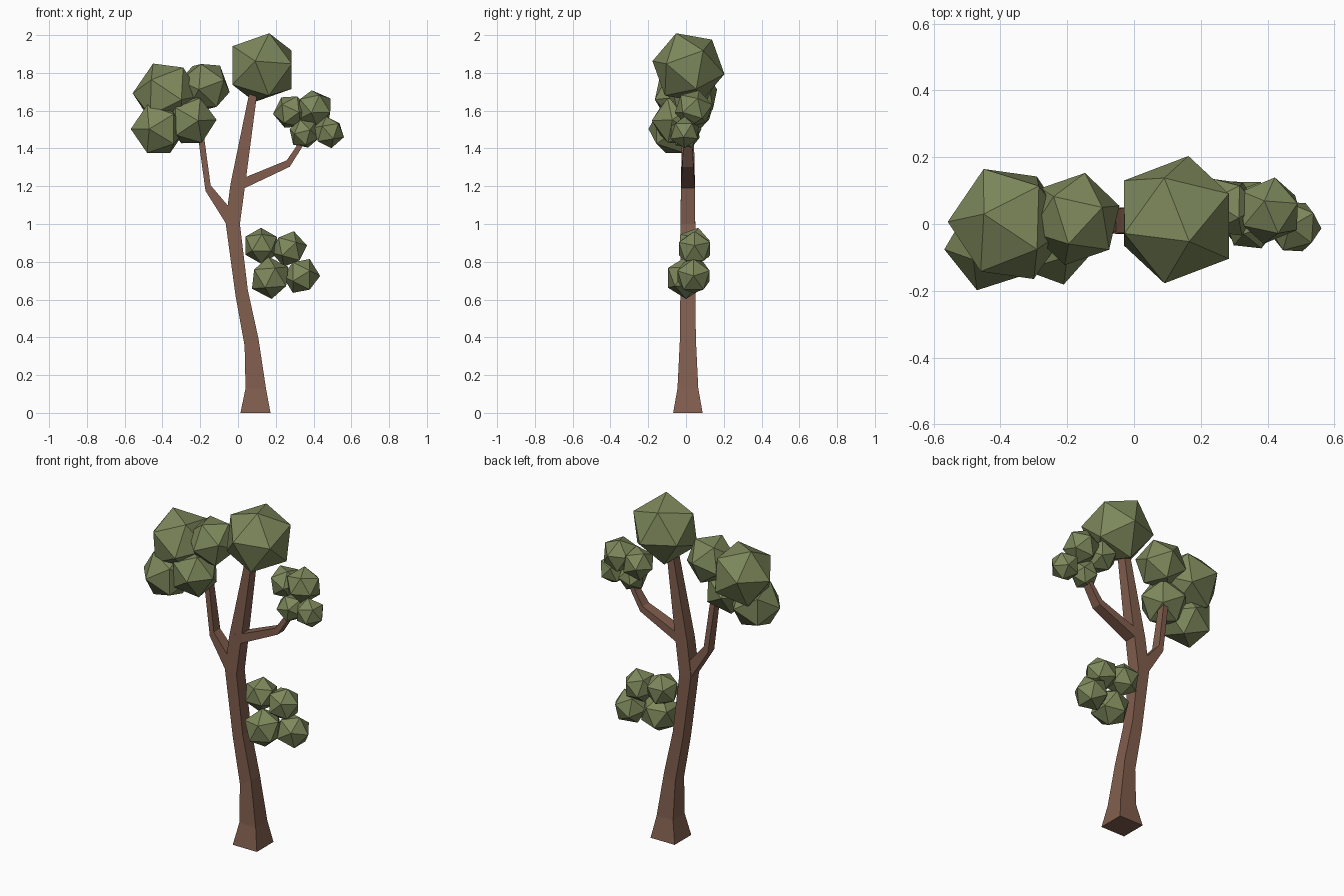
import bpy, bmesh
from mathutils import Vector, Matrix


def material(name, rgb):
    m = bpy.data.materials.new(name)
    m.diffuse_color = (*rgb, 1)
    return m


BARK = material("brown bark", (0.22, 0.112, 0.075))
LEAF = material("olive green leaves", (0.205, 0.245, 0.105))


def finish(bm, name, mat):
    bmesh.ops.recalc_face_normals(bm, faces=bm.faces)
    me = bpy.data.meshes.new(name)
    bm.to_mesh(me)
    bm.free()
    me.materials.append(mat)
    ob = bpy.data.objects.new(name, me)
    bpy.context.collection.objects.link(ob)


def limb(name, sections, yc=0.01):
    """Four-sided limb; each section = left x, z, right x, z, half depth."""
    bm = bmesh.new()
    rings = []
    for xl, zl, xr, zr, h in sections:
        pts = [(xl, yc - h, zl), (xr, yc - h, zr), (xr, yc + h, zr), (xl, yc + h, zl)]
        rings.append([bm.verts.new(p) for p in pts])
    for a, b in zip(rings, rings[1:]):
        for i in range(4):
            j = (i + 1) % 4
            bm.faces.new((a[i], a[j], b[j], b[i]))
    bm.faces.new(rings[0])
    bm.faces.new(rings[-1])
    finish(bm, name, BARK)


def frame(a, b):
    """Rotation whose first axis is a and whose second leans to b."""
    a = Vector(a).normalized()
    b = Vector(b)
    b = (b - a * b.dot(a)).normalized()
    return Matrix((a, b, a.cross(b))).transposed()


def foliage(name, balls):
    """Icosahedra: centre, radius, direction of one corner and of a neighbour."""
    for n, (centre, r, a, b) in enumerate(balls, 1):
        bm = bmesh.new()
        bmesh.ops.create_icosphere(bm, subdivisions=1, radius=r)
        bm.verts.ensure_lookup_table()
        v = bm.verts[0]
        w = v.link_edges[0].other_vert(v)
        rot = frame(a, b) @ frame(v.co, w.co).transposed()
        for p in bm.verts:
            p.co = rot @ p.co + Vector(centre)
        finish(bm, f"{name}_{n}", LEAF)


# Trunk with flared foot, leaning left and then right
limb("trunk", [
    (0.013, 0, 0.172, 0, 0.078),
    (0.04, 0.13, 0.148, 0.13, 0.055),
    (0.035, 0.355, 0.108, 0.395, 0.042),
    (-0.013, 0.62, 0.052, 0.65, 0.04),
    (-0.066, 1.01, 0.01, 1.0, 0.039),
    (-0.04, 1.21, 0.037, 1.20, 0.037),
    (0.065, 1.72, 0.105, 1.72, 0.027)])

# Branches
limb("left_branch", [
    (-0.062, 1.0, -0.005, 1.04, 0.036),
    (-0.172, 1.175, -0.145, 1.205, 0.03),
    (-0.21, 1.45, -0.178, 1.45, 0.024),
    (-0.22, 1.52, -0.19, 1.52, 0.022)])
limb("right_branch", [
    (0.0, 1.235, 0.0, 1.175, 0.037),
    (0.045, 1.25, 0.04, 1.192, 0.037),
    (0.258, 1.337, 0.274, 1.303, 0.03),
    (0.308, 1.41, 0.335, 1.40, 0.025),
    (0.335, 1.46, 0.362, 1.45, 0.022)])

# Crown
foliage("top_foliage", [
    ((0.127, 0.013, 1.828), 0.197, (0.037, -0.063, 0.175), (0.157, 0.077, 0.092))])

# Large left cluster
foliage("left_foliage", [
    ((-0.375, 0.0, 1.685), 0.183, (-0.075, 0.03, 0.165), (-0.17, 0.01, 0.03)),
    ((-0.177, 0.015, 1.728), 0.142, (0.135, 0.04, -0.03), (0.03, 0.02, 0.13)),
    ((-0.42, -0.058, 1.503), 0.149, (-0.05, -0.14, 0.0), (-0.14, -0.03, 0.0)),
    ((-0.25, -0.048, 1.547), 0.139, (0.04, -0.135, 0.0), (0.05, 0.0, -0.13))])

# Small right cluster
foliage("right_foliage", [
    ((0.28, 0.05, 1.593), 0.095, (-0.09, 0.0, -0.01), (-0.02, 0.02, 0.08)),
    ((0.405, 0.04, 1.61), 0.103, (-0.015, 0.03, 0.1), (0.09, 0.03, 0.08)),
    ((0.35, 0.0, 1.478), 0.082, (-0.06, 0.0, -0.06), (0.02, -0.07, -0.07)),
    ((0.48, -0.008, 1.485), 0.085, (0.08, -0.005, -0.025), (0.01, 0.0, -0.08))])

# Low cluster beside the trunk
foliage("lower_foliage", [
    ((0.122, 0.045, 0.885), 0.097, (0.0, 0.02, 0.095), (-0.08, -0.02, 0.05)),
    ((0.27, 0.045, 0.868), 0.097, (0.025, 0.0, 0.09), (0.09, 0.0, 0.04)),
    ((0.17, 0.0, 0.715), 0.112, (-0.1, 0.0, -0.06), (0.01, 0.0, -0.11)),
    ((0.335, 0.04, 0.725), 0.1, (0.097, 0.0, 0.0), (0.05, 0.0, 0.08))])
